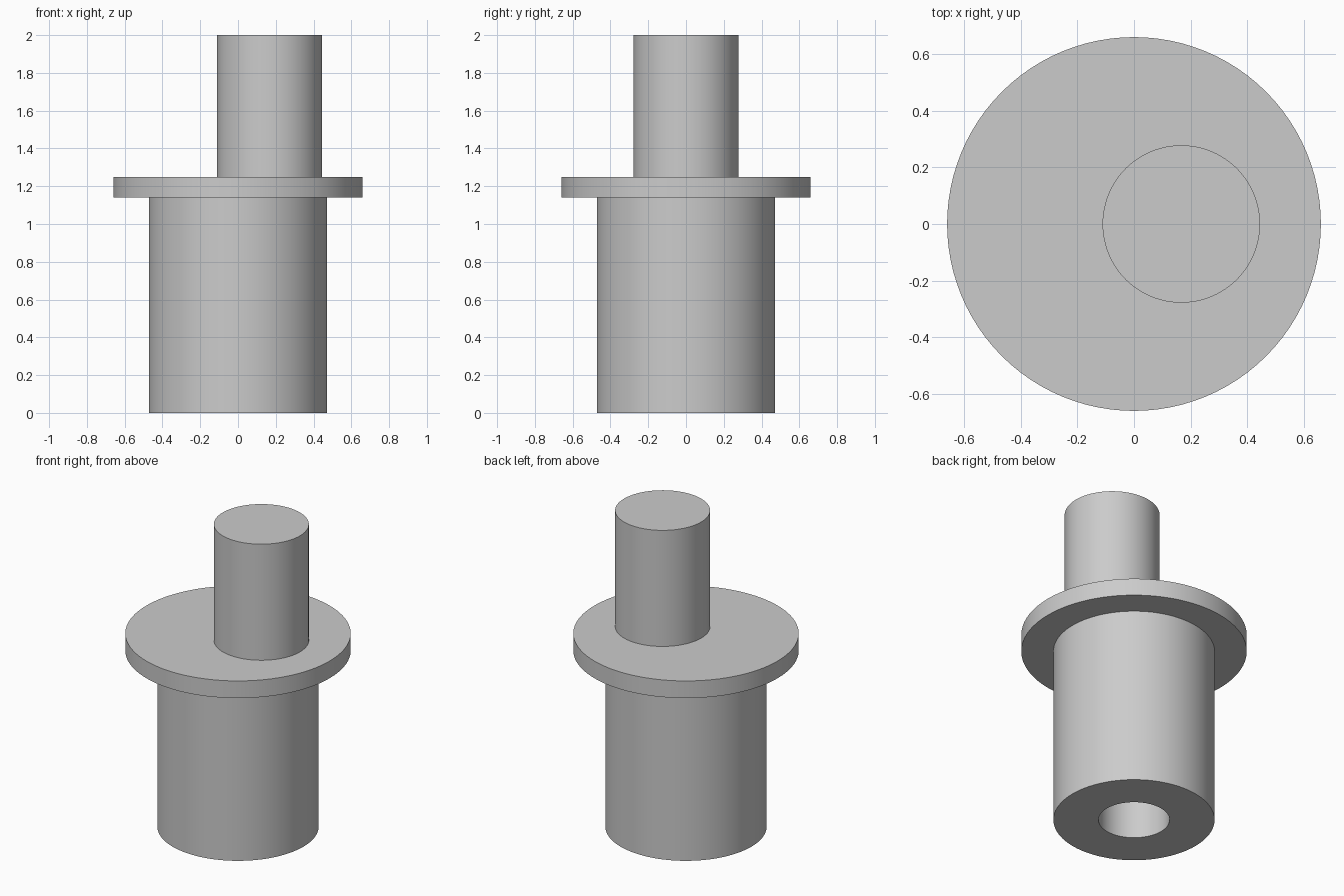
import bpy
import bmesh
import math

if "Cube" in bpy.data.objects:
    bpy.data.objects.remove(bpy.data.objects["Cube"], do_unlink=True)

SEGMENTS = 96
BODY_R, FLANGE_R, PIN_R, BORE_R = 0.472, 0.66, 0.278, 0.208
BODY_TOP, FLANGE_TOP, PIN_TOP, BORE_TOP = 1.139, 1.25, 2.0, 1.0
PIN_OFFSET = 0.167

grey = bpy.data.materials.new("light grey")
grey.use_nodes = True
colour = (0.6, 0.6, 0.6, 1)
grey.diffuse_color = colour
grey.node_tree.nodes["Principled BSDF"].inputs["Base Color"].default_value = colour


def lathe(name, profile, x=0):
    """Revolve a closed (radius, height) profile around a vertical axis."""
    bm = bmesh.new()
    verts = [bm.verts.new((r, 0, z)) for r, z in profile]
    edges = [bm.edges.new(pair) for pair in zip(verts, verts[1:])]
    bmesh.ops.spin(bm, geom=verts + edges, cent=(0, 0, 0), axis=(0, 0, 1),
                   angle=math.tau, steps=SEGMENTS, use_duplicate=False)
    bmesh.ops.remove_doubles(bm, verts=bm.verts, dist=0.0001)
    bmesh.ops.recalc_face_normals(bm, faces=bm.faces)
    mesh = bpy.data.meshes.new(name)
    bm.to_mesh(mesh)
    bm.free()
    mesh.materials.append(grey)
    obj = bpy.data.objects.new(name, mesh)
    obj.location.x = x
    bpy.context.collection.objects.link(obj)
    bpy.ops.object.select_all(action='DESELECT')
    obj.select_set(True)
    bpy.context.view_layer.objects.active = obj
    bpy.ops.object.shade_smooth_by_angle(angle=math.radians(30))
    return obj


# Flanged body with a blind bore in its underside
lathe("flanged_body", [
    (0, BORE_TOP), (BORE_R, BORE_TOP), (BORE_R, 0), (BODY_R, 0),
    (BODY_R, BODY_TOP), (FLANGE_R, BODY_TOP), (FLANGE_R, FLANGE_TOP),
    (0, FLANGE_TOP)])

# Off-centre pin, sunk a little into the flange
lathe("eccentric_pin", [
    (0, FLANGE_TOP - 0.03), (PIN_R, FLANGE_TOP - 0.03),
    (PIN_R, PIN_TOP), (0, PIN_TOP)], PIN_OFFSET)
